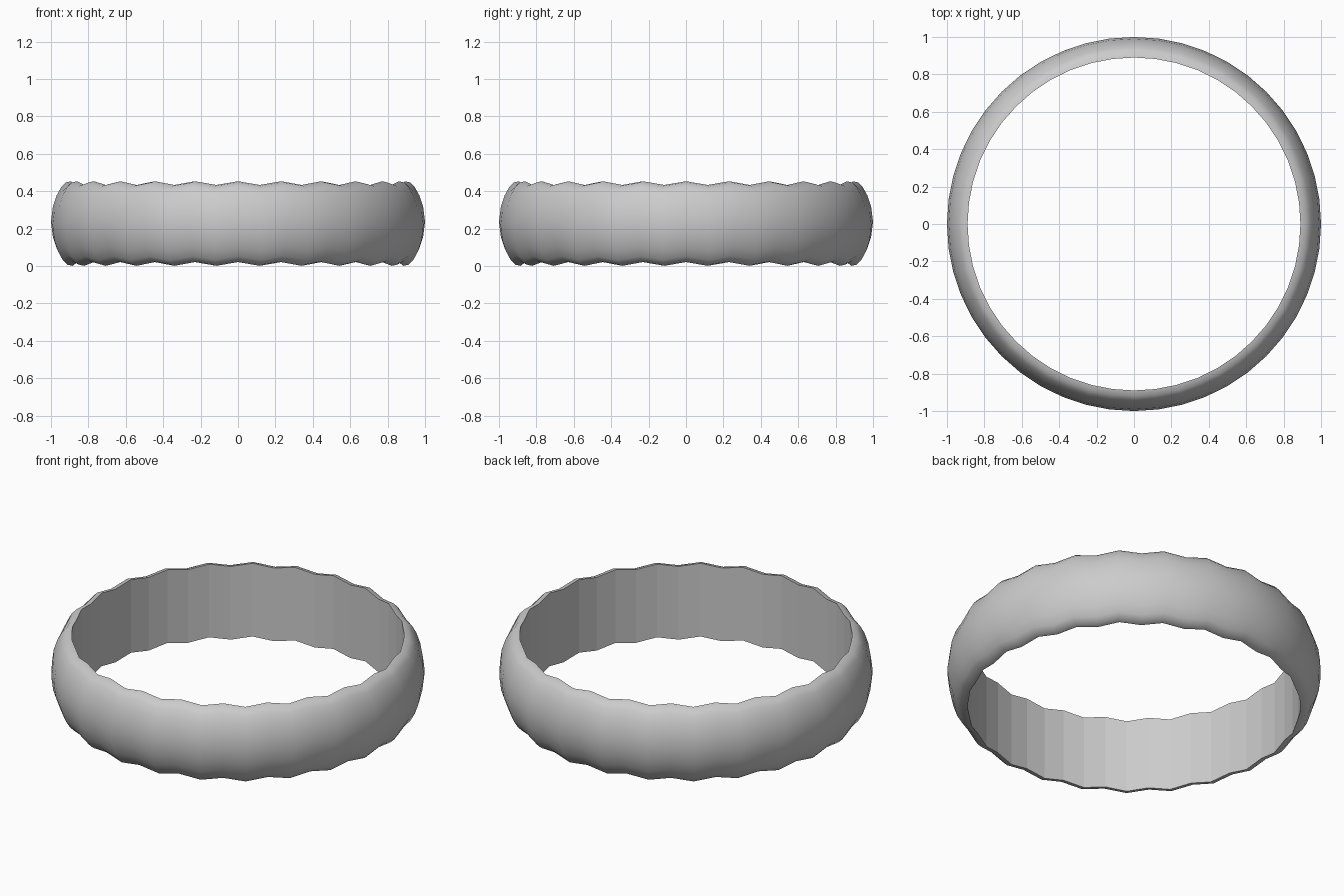
import bpy, bmesh
from math import cos, sin, tau

cube = bpy.data.objects.get("Cube")
if cube:
    bpy.data.objects.remove(cube, do_unlink=True)

metal = bpy.data.materials.new("silver_grey")
metal.use_nodes = True
grey = (0.6, 0.6, 0.6, 1)
metal.diffuse_color = grey
metal.node_tree.nodes["Principled BSDF"].inputs["Base Color"].default_value = grey

SEGMENTS = 48
MID, WAVE = 0.227, 0.01

# Domed cross-section: (radius, height from the middle), mirrored below
upper = [(0.89, 0.216), (0.92, 0.21), (0.945, 0.185), (0.97, 0.14), (0.99, 0.08)]
profile = upper + [(1.0, 0.0)] + [(r, -h) for r, h in reversed(upper)]

# Band: every second section is shifted down, so both rims zigzag together
bm = bmesh.new()
sections = []
for i in range(SEGMENTS):
    a = tau * i / SEGMENTS
    z = MID + (WAVE if i % 2 == 0 else -WAVE)
    sections.append([bm.verts.new((r * cos(a), r * sin(a), z + h)) for r, h in profile])

inner = []
for i, here in enumerate(sections):
    there = sections[(i + 1) % SEGMENTS]
    for j in range(len(profile)):
        k = (j + 1) % len(profile)
        face = bm.faces.new((here[j], here[k], there[k], there[j]))
        if k == 0:
            inner.append(face)
bmesh.ops.recalc_face_normals(bm, faces=bm.faces)
bm.faces.index_update()
inner_ids = [f.index for f in inner]

mesh = bpy.data.meshes.new("ring_band")
bm.to_mesh(mesh)
bm.free()
mesh.materials.append(metal)
band = bpy.data.objects.new("ring_band", mesh)
bpy.context.collection.objects.link(band)

# Smooth dome outside, faceted wall inside
bpy.ops.object.select_all(action="DESELECT")
band.select_set(True)
bpy.context.view_layer.objects.active = band
bpy.ops.object.shade_smooth_by_angle(angle=0.7)
for i in inner_ids:
    mesh.polygons[i].use_smooth = False
